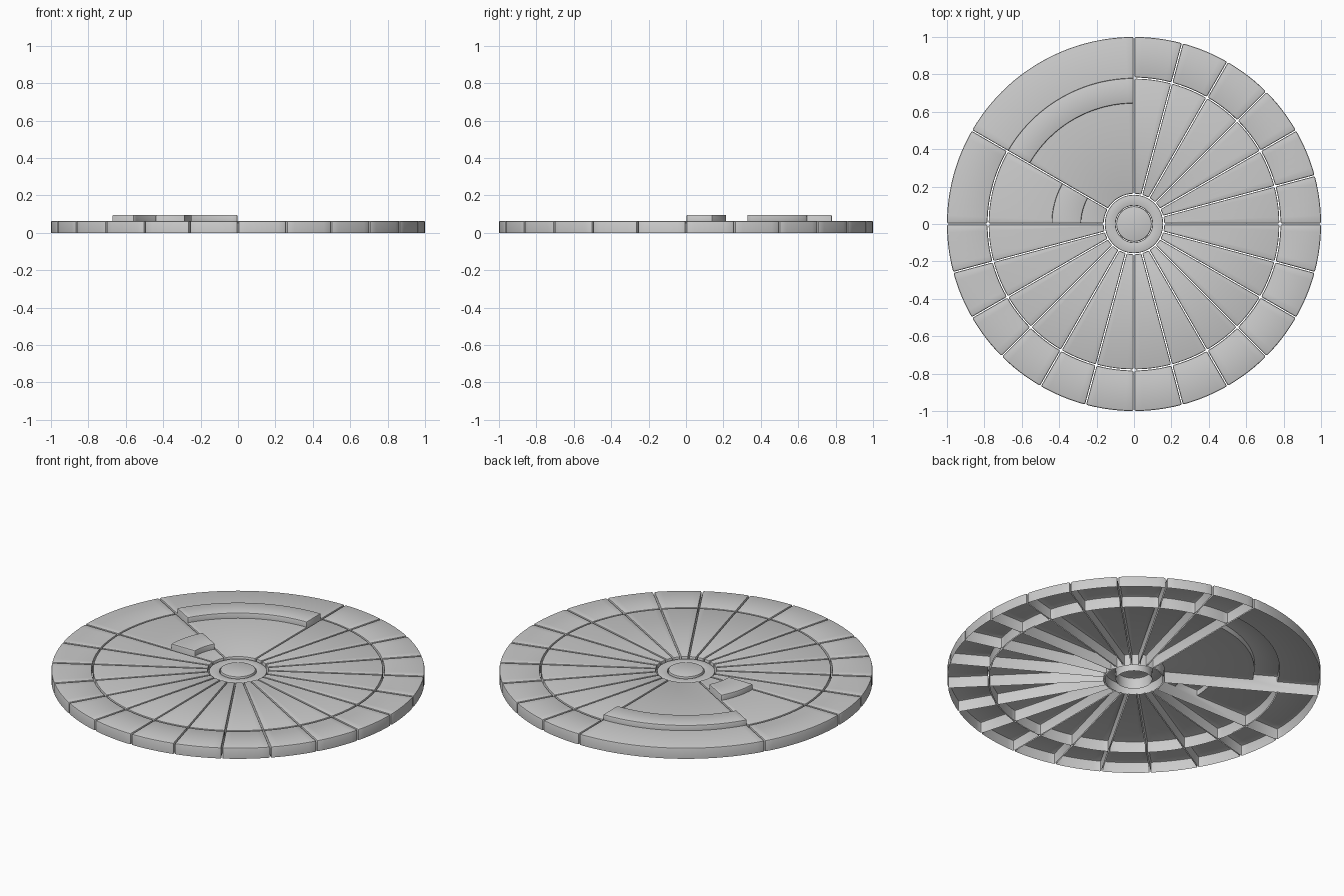
import bpy, bmesh
from math import radians, cos, sin, asin, ceil

if "Cube" in bpy.data.objects:
    bpy.data.objects.remove(bpy.data.objects["Cube"])

H, STEP = 0.064, 0.096      # plate height, raised block height
GAP = 0.003                 # half the groove between plates
R_IN, R_MID, R_OUT = 0.162, 0.78, 1.0


def finish(bm, name, bevel):
    """Open the underside, round the convex edges and add the object."""
    bmesh.ops.recalc_face_normals(bm, faces=bm.faces)
    under = [f for f in bm.faces if f.normal.z < -0.9]
    bmesh.ops.delete(bm, geom=under, context='FACES')
    edges = [e for e in bm.edges if len(e.link_faces) == 2
             and e.is_convex and e.calc_face_angle() > 0.7]
    bmesh.ops.bevel(bm, geom=edges, offset=bevel, segments=2, profile=0.5,
                    affect='EDGES', clamp_overlap=True)
    mesh = bpy.data.meshes.new(name)
    bm.to_mesh(mesh)
    bm.free()
    ob = bpy.data.objects.new(name, mesh)
    bpy.context.collection.objects.link(ob)
    bpy.ops.object.select_all(action='DESELECT')
    ob.select_set(True)
    bpy.context.view_layer.objects.active = ob
    bpy.ops.object.shade_smooth_by_angle(angle=radians(30))
    return ob


def sweep(name, profile, a0=0, a1=360, bevel=0.008):
    """Sweep an (r, z) profile about z from angle a0 to a1 in degrees."""
    bm = bmesh.new()
    full = a1 - a0 == 360
    n = 64 if full else ceil((a1 - a0) / 2.5)
    rows = []
    for i in range(n if full else n + 1):
        row = []
        for r, z in profile:
            g = 0 if full else asin(GAP / r)
            s, e = radians(a0) + g, radians(a1) - g
            a = s + (e - s) * i / n
            row.append(bm.verts.new((r * cos(a), r * sin(a), z)))
        rows.append(row)
    m = len(profile)
    for i in range(n):
        p, q = rows[i], rows[(i + 1) % len(rows)]
        for j in range(m):
            k = (j + 1) % m
            bm.faces.new((p[j], p[k], q[k], q[j]))
    if not full:
        bm.faces.new(rows[0])
        bm.faces.new(rows[-1])
    return finish(bm, name, bevel)


def plate(r0, r1, step=None):
    """Flat plate profile, with an optional raised band between two radii."""
    pts = [(r0, 0), (r0, H)]
    if step:
        b0, b1 = step
        pts += [(b0, H), (b0, STEP), (b1, STEP), (b1, H)]
    return pts + [(r1, H), (r1, 0)]


# Regular 15 degree plates, inner and outer rows
for i in range(18):
    a = -180 + 15 * i
    sweep("inner_plate", plate(R_IN, R_MID - GAP), a, a + 15)
    sweep("outer_plate", plate(R_MID + GAP, R_OUT), a, a + 15)

# Wide plate with raised band
sweep("wide_plate", plate(R_IN, R_OUT, (0.645, R_MID)), 90, 150)

# Medium plate with small raised block, and its outer plate
sweep("medium_plate", plate(R_IN, R_MID - GAP, (0.283, 0.44)), 150, 180)
sweep("medium_outer_plate", plate(R_MID + GAP, R_OUT), 150, 180)

# Hub ring and centre cap
sweep("hub_ring", [(0.098, 0), (0.098, 0.055), (0.156, 0.055), (0.156, 0)], bevel=0.006)
bm = bmesh.new()
bmesh.ops.create_cone(bm, cap_ends=True, segments=64, radius1=0.095, radius2=0.095, depth=H)
bmesh.ops.translate(bm, verts=bm.verts, vec=(0, 0, H / 2))
finish(bm, "hub_cap", 0.008)
